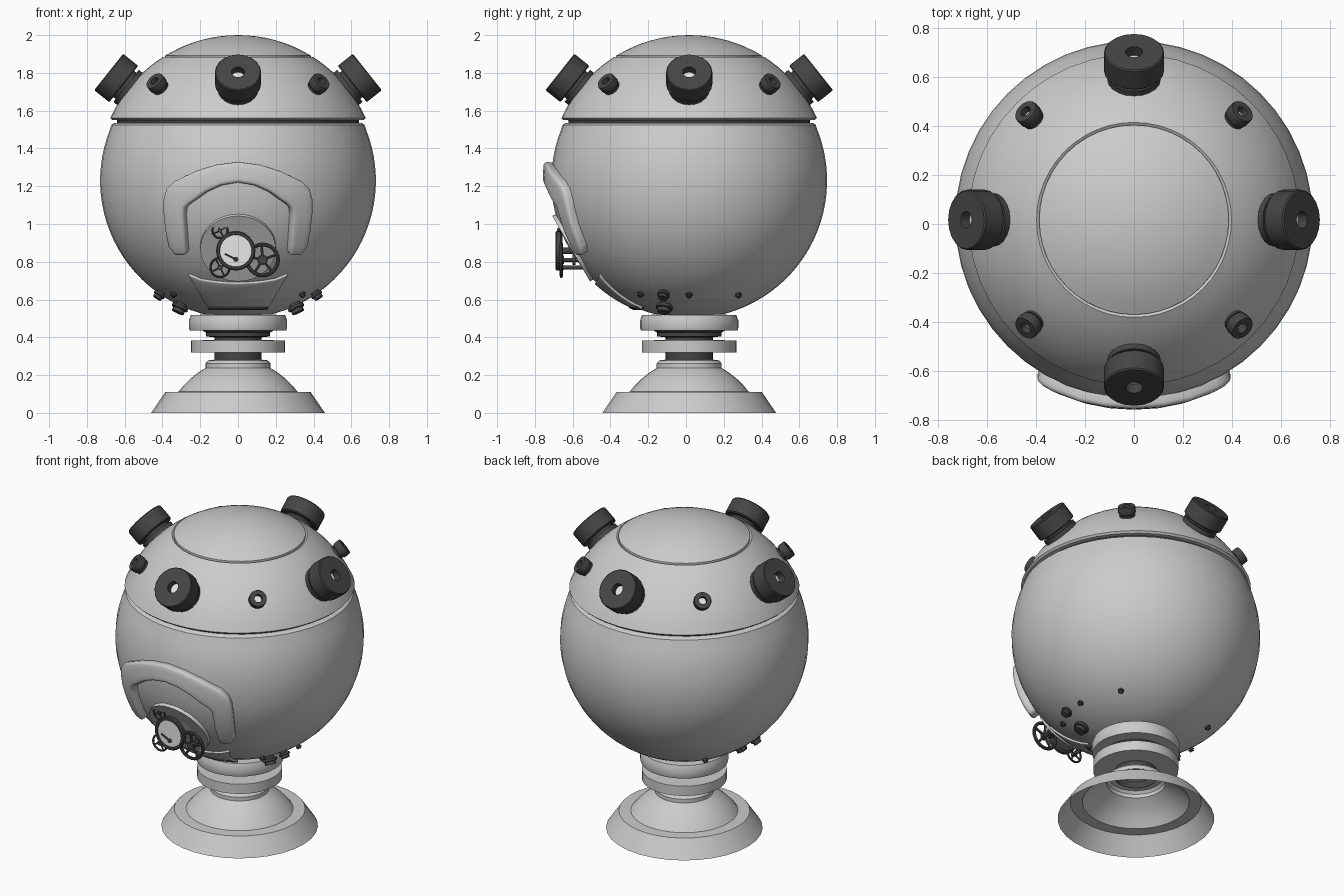
import bpy, bmesh, math
from mathutils import Vector, Matrix

if "Cube" in bpy.data.objects:
    bpy.data.objects.remove(bpy.data.objects["Cube"])

CY = 0.017                              # body axis, y
CENTRE = Vector((0, CY, 1.23))          # centre of lower shell
LID_CENTRE = Vector((0, CY, 1.26))      # centre of lid sphere
R, LID_R = 0.73, 0.74
UP = Vector((0, 0, 1))
FRONT = Vector((0, -1, 0))


def material(name, v):
    m = bpy.data.materials.new(name)
    m.use_nodes = True
    m.diffuse_color = (v, v, v, 1)
    m.node_tree.nodes["Principled BSDF"].inputs["Base Color"].default_value = (v, v, v, 1)
    return m


GREY = material("light grey paint", 0.6)
DARK = material("dark grey rubber", 0.06)
WHITE = material("white glass", 0.8)


def finish(name, bm, mat, matrix=Matrix(), angle=35):
    mesh = bpy.data.meshes.new(name)
    bm.to_mesh(mesh)
    bm.free()
    mesh.materials.append(mat)
    ob = bpy.data.objects.new(name, mesh)
    ob.matrix_world = matrix
    bpy.context.collection.objects.link(ob)
    bpy.ops.object.select_all(action='DESELECT')
    ob.select_set(True)
    bpy.context.view_layer.objects.active = ob
    bpy.ops.object.shade_smooth_by_angle(angle=math.radians(angle))
    return ob


def lathe(name, profile, mat, origin=(0, CY, 0), axis=UP, n=32):
    """Revolve (radius, height) points, listed bottom to top."""
    bm = bmesh.new()
    rings = [[bm.verts.new((r * math.cos(math.tau * j / n), r * math.sin(math.tau * j / n), z))
              for j in range(n)] for r, z in profile]
    for a, b in zip(rings, rings[1:]):
        for j in range(n):
            k = (j + 1) % n
            bm.faces.new((a[j], a[k], b[k], b[j]))
    bmesh.ops.remove_doubles(bm, verts=bm.verts, dist=1e-5)
    turn = Vector(axis).to_track_quat('Z', 'Y').to_matrix().to_4x4()
    return finish(name, bm, mat, Matrix.Translation(origin) @ turn)


def arc(radius, z0, low, high, steps):
    """Circular profile between two elevations in degrees."""
    angles = [math.radians(low + (high - low) * i / steps) for i in range(steps + 1)]
    return [(radius * math.cos(a), z0 + radius * math.sin(a)) for a in angles]


def plate(name, line_a, line_b, radius, depth, mat, bevel=0, steps=3):
    """Plate between two (x, z) lines, wrapped on the front of the shell."""
    bm = bmesh.new()
    rows = []
    for i in range(steps + 1):
        row = []
        for a, b in zip(line_a, line_b):
            x, z = Vector(a).lerp(Vector(b), i / steps)
            y = CY - math.sqrt(radius ** 2 - x ** 2 - (z - CENTRE.z) ** 2)
            row.append(bm.verts.new((x, y, z)))
        rows.append(row)
    for a, b in zip(rows, rows[1:]):
        for j in range(len(a) - 1):
            f = bm.faces.new((a[j], a[j + 1], b[j + 1], b[j]))
            f.normal_update()
            if f.normal.dot(f.calc_center_median() - CENTRE) < 0:
                f.normal_flip()
    ob = finish(name, bm, mat)
    solid = ob.modifiers.new("thickness", 'SOLIDIFY')
    solid.thickness, solid.offset = depth, -1
    if bevel:
        b = ob.modifiers.new("soft_edge", 'BEVEL')
        b.width, b.segments, b.angle_limit = bevel, 3, math.radians(50)
    return ob


def rod(name, a, b, r, mat=DARK, n=12):
    a, b = Vector(a), Vector(b)
    h = (b - a).length
    return lathe(name, [(0, 0), (r, 0), (r, h), (0, h)], mat, a, b - a, n)


def mirrored(half):
    return half + [(-x, z) for x, z in reversed(half[:-1])]


# Pedestal, open underneath
lathe("pedestal", [(.46, 0), (.385, .11), (.315, .112), (.29, .143), (.255, .178), (.215, .21),
                   (.172, .238), (.172, .262), (.158, .278), (.125, .282)], GREY)
lathe("neck", [(.125, .278), (.125, .45)], DARK)
lathe("lower_disc", [(0, .32), (.25, .32), (.25, .383), (.17, .385), (0, .385)], GREY)
lathe("neck_collar", [(.125, .40), (.17, .405), (.17, .425), (.19, .437)], DARK)
lathe("upper_disc", [(0, .435), (.255, .435), (.26, .45), (.26, .49), (.25, .517), (0, .53)], GREY)

# Spherical shell, lid and crown
lathe("lower_shell", arc(R, CENTRE.z, -90, 22, 28) + [(.67, 1.525), (.655, 1.535), (.62, 1.537)], GREY, n=48)
lathe("lid_seam", [(.64, 1.53), (.64, 1.56)], DARK, n=48)
lathe("lid", [(.60, 1.548), (.665, 1.55)] + arc(LID_R, LID_CENTRE.z, 24, 57.5, 10) + [(.385, 1.876)], GREY, n=48)
lathe("crown", [(.387, 1.874)] + arc(LID_R, LID_CENTRE.z, 58.5, 90, 8), GREY, n=48)


# Ring of knobs: four large, four small
def knob(name, azimuth, r, hole, back, neck, face):
    e = math.radians(38.5)
    axis = Vector((math.cos(azimuth) * math.cos(e), math.sin(azimuth) * math.cos(e), math.sin(e)))
    floor = face - hole * 1.3
    lathe(name + "_knob", [(0, .68), (r * .88, .68), (r * .88, back), (r * .72, back), (r * .72, neck),
                           (r * .96, neck), (r, neck + .006), (r, face - .006), (r * .96, face),
                           (hole, face), (hole, floor)], DARK, LID_CENTRE, axis, 20)
    lathe(name + "_lens", [(hole, floor), (0, floor)], WHITE, LID_CENTRE, axis, 20)


for i, side in enumerate(("left", "back", "right", "front")):
    knob(side, i * math.pi / 2, .123, .035, .757, .773, .875)
    knob(side + "_small", (i + .5) * math.pi / 2, .052, .023, .748, .755, .80)

# Front hatch: arched frame, round plate and chin plate
outer = [(.34, .83), (.375, .88), (.39, .96), (.40, 1.05), (.40, 1.13), (.385, 1.185), (.345, 1.225),
         (.23, 1.28), (.12, 1.315), (0, 1.33)]
inner = [(.275, .83), (.28, .88), (.285, .96), (.29, 1.04), (.285, 1.085), (.255, 1.11), (.225, 1.13),
         (.17, 1.17), (.09, 1.205), (0, 1.22)]
plate("hatch_frame", mirrored(outer), mirrored(inner), .775, .07, GREY, .018)
down = Vector((0, -math.cos(math.radians(30)), -.5))
lathe("hatch_plate", [(.2, .68), (.2, .722), (0, .722)], GREY, CENTRE, down)
top_edge = mirrored([(.265, .73), (.2, .703), (.1, .688), (0, .683)])
low_edge = mirrored([(.16, .55), (.12, .55), (.06, .55), (0, .55)])
plate("chin_plate", top_edge, low_edge, .742, .03, GREY, .005, 6)
plate("chin_lip", [(x, .556) for x, z in low_edge], [(x, .544) for x, z in low_edge], .746, .02, DARK, steps=1)


# Spoked valve wheels on the hatch
def wheel(name, x, z, r, y, spokes):
    tube = r * .11
    ring = [(r - tube + tube * math.cos(a), tube * math.sin(a))
            for a in (math.tau * i / 8 for i in range(9))]
    c = Vector((x, y, z))
    lathe(name + "_rim", ring, DARK, c, FRONT, 24)
    rod(name + "_hub", c + FRONT * .014, c - FRONT * .014, r * .25)
    rod(name + "_stem", c, (x, -.5, z), .01)
    for i in range(spokes):
        a = math.tau * (i + .3) / spokes
        rod(name + "_spoke", c, c + Vector((math.cos(a), 0, math.sin(a))) * (r - tube), tube * .8, n=6)


wheel("large_wheel", .13, .81, .092, -.66, 5)
wheel("upper_wheel", -.095, .965, .045, -.67, 4)
wheel("lower_wheel", -.095, .77, .057, -.66, 4)
for y, r in ((-.60, .028), (-.54, .04)):
    rod("stem_flange", (.13, y, .81), (.13, y + .014, .81), r)

# Pressure gauge with needle
gx, gz = -.012, .858
lathe("gauge_case", [(0, -.03), (.09, -.03), (.104, -.02), (.104, 0), (.098, .006), (.086, .006), (.084, -.004)],
      DARK, (gx, -.685, gz), FRONT)
lathe("gauge_face", [(.086, -.003), (0, -.003)], WHITE, (gx, -.685, gz), FRONT)
rod("gauge_stem", (gx, -.67, gz), (gx, -.55, gz), .018)
rod("gauge_needle", (-.07, -.684, .842), (.0, -.684, .808), .006, n=6)
rod("needle_hub", (-.012, -.687, .813), (-.012, -.678, .813), .014)


# Bolts around the underside of the shell
def bolt(name, x, y, z, r, height):
    axis = (Vector((x, y, z)) - CENTRE).normalized()
    h = R + height
    lathe(name, [(r * .7, R - .03), (r * .7, R + height * .25), (r, R + height * .25), (r, R + height * .55),
                 (r * .75, R + height * .6), (r * .75, h), (0, h)], DARK, CENTRE, axis, 12)


for label, s in (("left", 1), ("right", -1)):
    bolt(label + "_drain_plug", s * .32, -.12, .53, .045, .05)
    bolt(label + "_side_plug", s * .42, -.12, .62, .033, .04)
    for y, x in ((-.24, .34), (.016, .42), (.275, .33)):
        bolt(label + "_bolt", s * x, y, .63, .018, .022)
